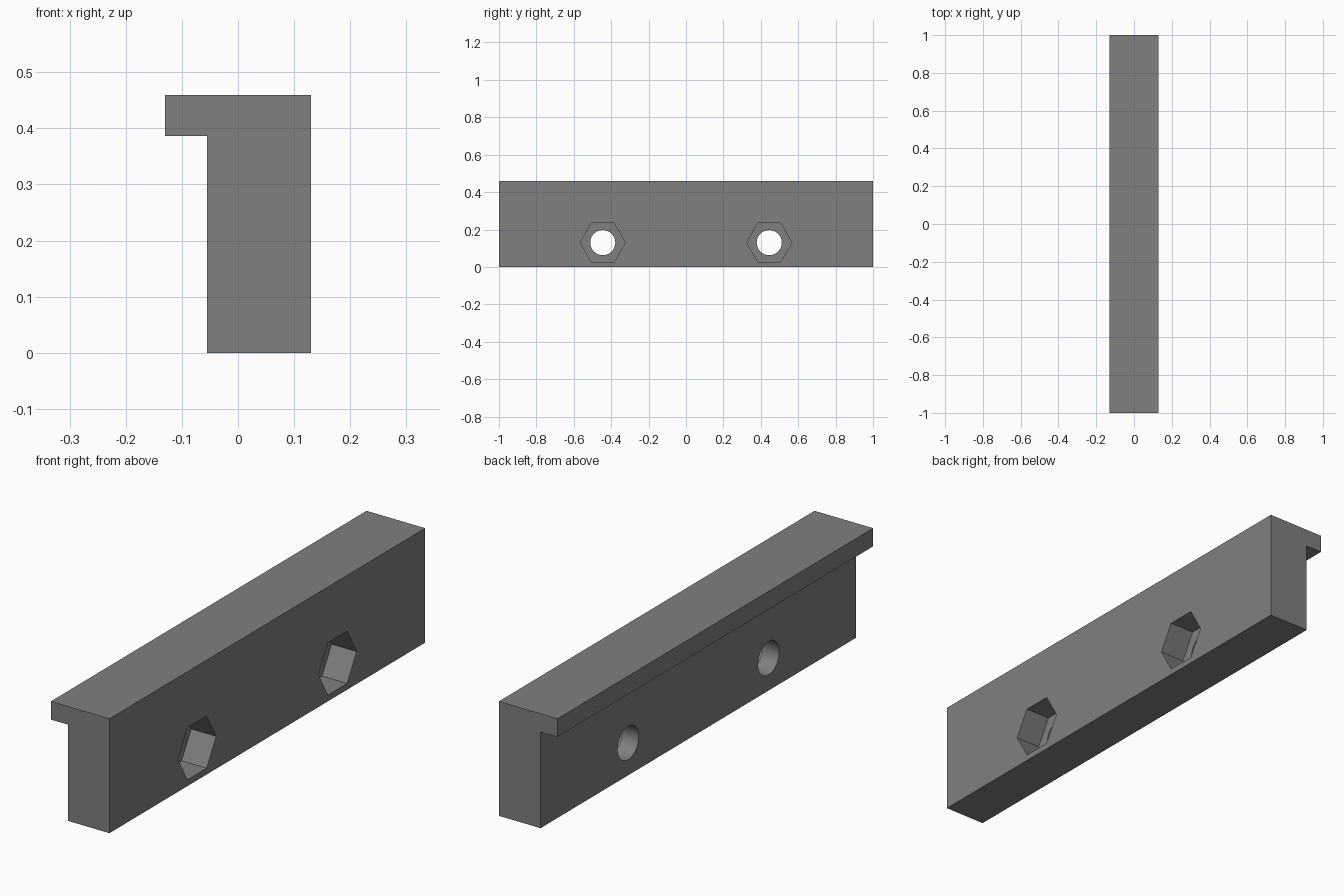
import bpy, bmesh, math

if "Cube" in bpy.data.objects:
    bpy.data.objects.remove(bpy.data.objects["Cube"])

grey = bpy.data.materials.new("mid grey")
grey.diffuse_color = (0.215, 0.215, 0.215, 1)
grey.use_nodes = True
grey.node_tree.nodes["Principled BSDF"].inputs["Base Color"].default_value = grey.diffuse_color

HALF_LEN = 1.0
RIGHT = 0.13
NUT_DEPTH = 0.111
HOLE_Y, HOLE_Z = 0.445, 0.13

# Rail: hooked profile extruded along y
profile = [(-0.055, 0), (RIGHT, 0), (RIGHT, 0.459), (-0.13, 0.459),
           (-0.13, 0.386), (-0.055, 0.386)]
bm = bmesh.new()
face = bm.faces.new([bm.verts.new((x, -HALF_LEN, z)) for x, z in profile])
ext = bmesh.ops.extrude_face_region(bm, geom=[face])
bmesh.ops.translate(bm, vec=(0, 2 * HALF_LEN, 0),
                    verts=[v for v in ext["geom"] if isinstance(v, bmesh.types.BMVert)])
bmesh.ops.recalc_face_normals(bm, faces=bm.faces)
mesh = bpy.data.meshes.new("clamp_rail")
bm.to_mesh(mesh)
bm.free()
rail = bpy.data.objects.new("clamp_rail", mesh)
bpy.context.collection.objects.link(rail)
mesh.materials.append(grey)


def cut_prism(name, sides, radius, x0, x1, y):
    """Cut a prism lying along x out of the rail."""
    bm = bmesh.new()
    ring = [bm.verts.new((x0, y + radius * math.cos(2 * math.pi * i / sides),
                          HOLE_Z + radius * math.sin(2 * math.pi * i / sides)))
            for i in range(sides)]
    ext = bmesh.ops.extrude_face_region(bm, geom=[bm.faces.new(ring)])
    bmesh.ops.translate(bm, vec=(x1 - x0, 0, 0),
                        verts=[v for v in ext["geom"] if isinstance(v, bmesh.types.BMVert)])
    bmesh.ops.recalc_face_normals(bm, faces=bm.faces)
    me = bpy.data.meshes.new(name)
    bm.to_mesh(me)
    bm.free()
    me.materials.append(grey)
    cutter = bpy.data.objects.new(name, me)
    bpy.context.collection.objects.link(cutter)
    cutter.hide_render = True
    mod = rail.modifiers.new(name, "BOOLEAN")
    mod.operation = "DIFFERENCE"
    mod.solver = "EXACT"
    mod.object = cutter
    bpy.context.view_layer.objects.active = rail
    bpy.ops.object.modifier_apply(modifier=mod.name)
    bpy.data.objects.remove(cutter)


# Hexagonal nut pockets on the right, round bolt holes right through
for y in (-HOLE_Y, HOLE_Y):
    cut_prism("nut_pocket_cutter", 6, 0.121, RIGHT - NUT_DEPTH, RIGHT + 0.1, y)
    cut_prism("bolt_hole_cutter", 48, 0.067, -0.2, RIGHT + 0.2, y)

# Smooth the round holes, keep the other edges sharp
bpy.context.view_layer.objects.active = rail
rail.select_set(True)
bpy.ops.object.shade_smooth_by_angle(angle=math.radians(30))
